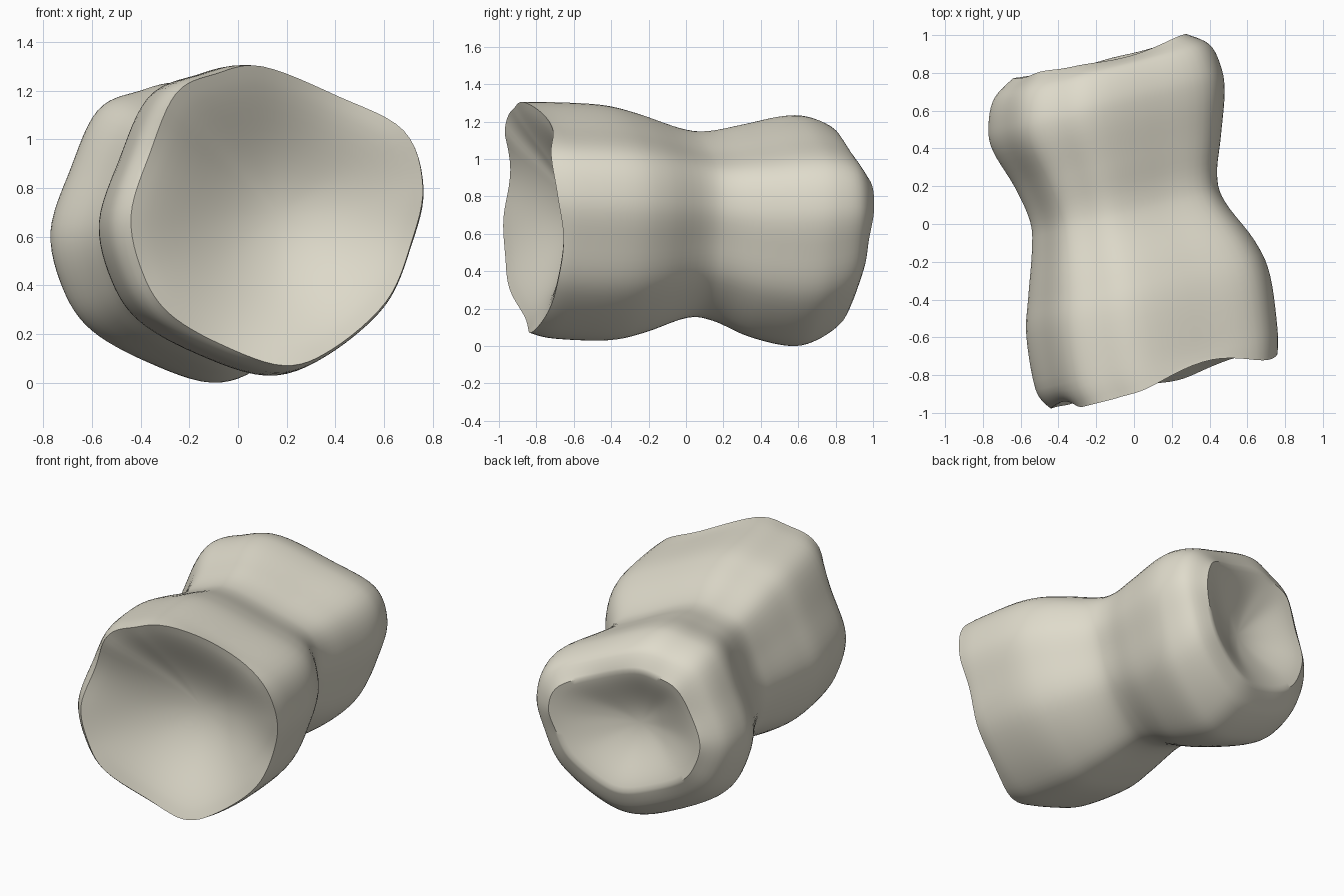
import bpy, bmesh

if "Cube" in bpy.data.objects:
    bpy.data.objects.remove(bpy.data.objects["Cube"])

TILT = 0.25          # the rings lean: y grows with x
ROUND, ALONG, CUP = 6, 5, 14

# Rounded six-sided cross-section, normalised to -1..1 in x and z
SECTION = [(-0.1, 1.0), (0.42, 0.80), (0.87, 0.57), (1.0, 0.2), (0.92, -0.18),
           (0.75, -0.57), (0.38, -0.89), (0.05, -1.0), (-0.38, -0.86),
           (-0.74, -0.65), (-0.92, -0.38), (-1.0, 0.0), (-0.87, 0.42),
           (-0.69, 0.82), (-0.42, 0.95)]

# Stations along the body: y at x = 0, left, right, bottom, top
STATIONS = [(-0.885, -0.44, 0.76, 0.07, 1.30),
            (-0.75, -0.52, 0.76, 0.04, 1.30),
            (-0.45, -0.57, 0.72, 0.03, 1.285),
            (-0.25, -0.56, 0.64, 0.07, 1.24),
            (0.00, -0.54, 0.48, 0.15, 1.16),
            (0.15, -0.55, 0.44, 0.135, 1.145),
            (0.35, -0.63, 0.46, 0.05, 1.18),
            (0.58, -0.75, 0.48, 0.00, 1.225),
            (0.72, -0.77, 0.46, 0.03, 1.22),
            (0.85, -0.74, 0.40, 0.12, 1.16),
            (0.93, -0.64, 0.28, 0.25, 1.05)]


def spline(points, steps, closed):
    """Catmull-Rom curve through points of any dimension."""
    n = len(points)
    pick = (lambda i: points[i % n]) if closed else (lambda i: points[max(0, min(n - 1, i))])
    out = []
    for i in range(n if closed else n - 1):
        for k in range(steps):
            t = k / steps
            out.append(tuple(0.5 * (2 * b + (c - a) * t + (2 * a - 5 * b + 4 * c - d) * t * t
                                    + (3 * b - a - 3 * c + d) * t ** 3)
                             for a, b, c, d in zip(pick(i - 1), pick(i), pick(i + 1), pick(i + 2))))
    if not closed:
        out.append(points[-1])
    return out


def bridge(bm, a, b):
    n = len(a)
    for i in range(n):
        j = (i + 1) % n
        bm.faces.new((a[i], a[j], b[j], b[i]))


def cup(bm, rings, depth, radius, wave):
    """Flared bowl in one end; its rim dips where the body is narrower."""
    rim = rings[0]
    xs, zs = [v.co.x for v in rim], [v.co.z for v in rim]
    cx, cz = (min(xs) + max(xs)) / 2, (min(zs) + max(zs)) / 2
    plane = rim[0].co.y - TILT * rim[0].co.x
    side = 1 if depth > 0 else -1
    shift = [side * max(-0.015, wave * (1 - ((v.co.x - cx) ** 2 + (v.co.z - cz) ** 2) / radius ** 2))
             for v in rim]
    for k in range(ALONG):
        for v, s in zip(rings[k], shift):
            v.co.y += s * (1 - k / ALONG)
    prev = rim
    for k in range(1, CUP):
        f = 1 - k / CUP
        bowl = depth * (1 - f * f) * (1 - 0.6 * f * f)
        ring = []
        for v, s in zip(rim, shift):
            x, z = cx + (v.co.x - cx) * f, cz + (v.co.z - cz) * f
            ring.append(bm.verts.new((x, plane + TILT * x + s * f * f + bowl, z)))
        bridge(bm, prev, ring)
        prev = ring
    tip = bm.verts.new((cx, plane + TILT * cx + depth, cz))
    for i in range(len(prev)):
        bm.faces.new((prev[i], prev[(i + 1) % len(prev)], tip))


bm = bmesh.new()
section = spline(SECTION, ROUND, True)

# Waisted outer body
rings = []
for s, left, right, low, high in spline(STATIONS, ALONG, False):
    ring = []
    for u, v in section:
        x = (left + right) / 2 + u * (right - left) / 2
        z = (low + high) / 2 + v * (high - low) / 2
        ring.append(bm.verts.new((x, s + TILT * x, z)))
    rings.append(ring)
for a, b in zip(rings, rings[1:]):
    bridge(bm, a, b)

# Hollow front and back ends
cup(bm, rings, 0.25, 0.62, 0.3)
cup(bm, rings[::-1], -0.16, 0.455, 0.1)

bmesh.ops.recalc_face_normals(bm, faces=bm.faces)
mesh = bpy.data.meshes.new("bone_body")
bm.to_mesh(mesh)
bm.free()
bone = bpy.data.materials.new("bone")
bone.diffuse_color = (0.74, 0.71, 0.60, 1)
bone.use_nodes = True
bone.node_tree.nodes["Principled BSDF"].inputs["Base Color"].default_value = bone.diffuse_color
mesh.materials.append(bone)
obj = bpy.data.objects.new("bone_body", mesh)
bpy.context.collection.objects.link(obj)
bpy.context.view_layer.objects.active = obj
obj.select_set(True)
bpy.ops.object.shade_smooth_by_angle(angle=0.7)
